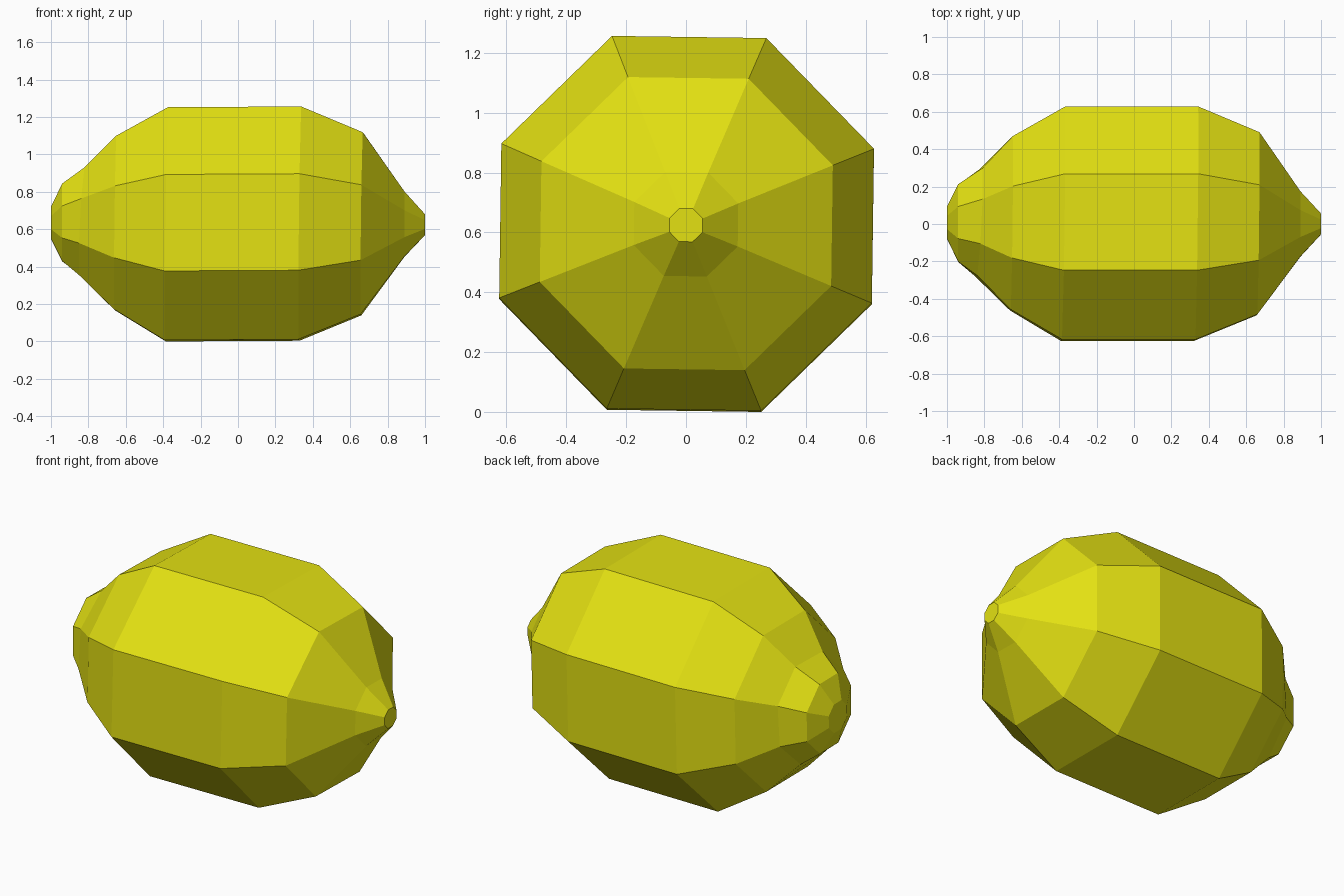
import bpy, bmesh, math

if "Cube" in bpy.data.objects:
    bpy.data.objects.remove(bpy.data.objects["Cube"])

SIDES = 8
PHASE = math.radians(21.7)

# Lemon profile along x: (x, radius, centre y, centre z, tilt)
RINGS = [
    (-1.00, 0.092, 0.007, 0.635, 0.0),    # stem end
    (-0.94, 0.224, 0.005, 0.637, 0.0),
    (-0.83, 0.311, 0.010, 0.642, 0.05),   # neck
    (-0.655, 0.502, 0.004, 0.634, 0.012),
    (-0.38, 0.674, 0.002, 0.627, 0.014),  # body
    (0.333, 0.674, 0.002, 0.631, 0.012),
    (0.663, 0.527, 0.001, 0.630, 0.012),
    (0.89, 0.188, 0.000, 0.628, 0.0),     # pointed tip
    (1.00, 0.060, 0.000, 0.625, 0.0),
]

peel = bpy.data.materials.new("lemon yellow")
peel.diffuse_color = (0.77, 0.75, 0.006, 1.0)
peel.use_nodes = True
peel.node_tree.nodes["Principled BSDF"].inputs["Base Color"].default_value = peel.diffuse_color

# Loft the rings into one closed, faceted fruit
bm = bmesh.new()
loops = []
for x, r, cy, cz, tilt in RINGS:
    loop = []
    for i in range(SIDES):
        a = PHASE + math.tau * i / SIDES
        y, z = r * math.cos(a), r * math.sin(a)
        loop.append(bm.verts.new((x + tilt * (y + z), cy + y, cz + z)))
    loops.append(loop)

for a, b in zip(loops, loops[1:]):
    for i in range(SIDES):
        j = (i + 1) % SIDES
        bm.faces.new((a[i], a[j], b[j], b[i]))

# End caps
bm.faces.new(loops[0])
bm.faces.new(loops[-1])
bmesh.ops.recalc_face_normals(bm, faces=bm.faces)

# Rest the lowest point on the floor
lowest = min(v.co.z for v in bm.verts)
bmesh.ops.translate(bm, verts=bm.verts, vec=(0, 0, -lowest))

mesh = bpy.data.meshes.new("lemon")
bm.to_mesh(mesh)
bm.free()
mesh.materials.append(peel)
lemon = bpy.data.objects.new("lemon", mesh)
bpy.context.collection.objects.link(lemon)
